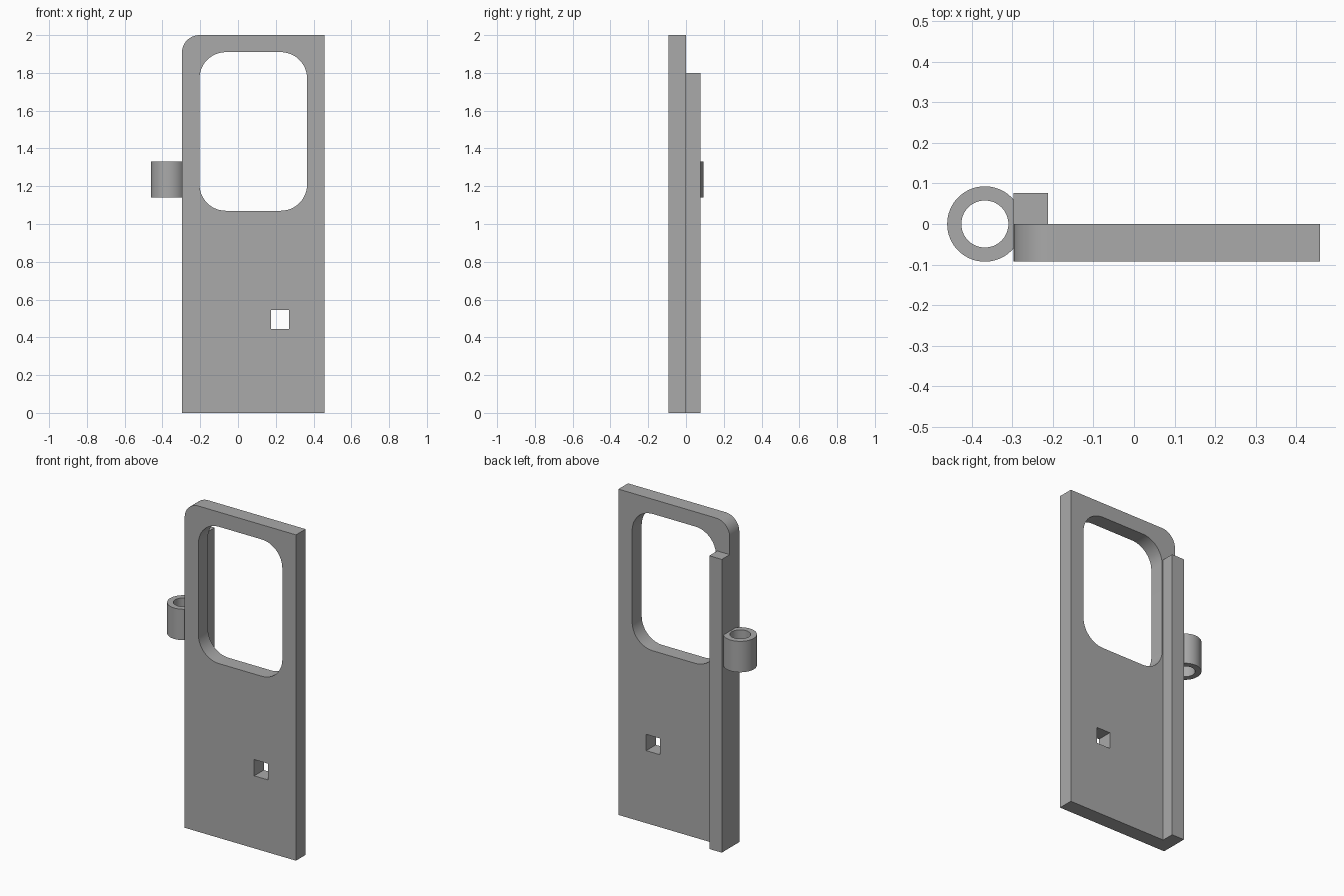
import bpy
from math import cos, sin, pi

cube = bpy.data.objects.get("Cube")
if cube:
    bpy.data.objects.remove(cube, do_unlink=True)

# Single grey finish
grey = bpy.data.materials.new("plain grey")
grey.use_nodes = True
COLOR = (0.40, 0.40, 0.40, 1)
grey.diffuse_color = COLOR
grey.node_tree.nodes["Principled BSDF"].inputs["Base Color"].default_value = COLOR


def rounded_rect(x0, x1, y0, y1, radii=(0, 0, 0, 0), steps=12):
    """Outline with one radius per corner: upper right, upper left, lower left, lower right."""
    corners = [(x1, y1, -1, -1), (x0, y1, 1, -1), (x0, y0, 1, 1), (x1, y0, -1, 1)]
    points = []
    for i, ((x, y, sx, sy), r) in enumerate(zip(corners, radii)):
        if r == 0:
            points.append((x, y))
            continue
        for k in range(steps + 1):
            a = (i + k / steps) * pi / 2
            points.append((x + sx * r + r * cos(a), y + sy * r + r * sin(a)))
    return points


def circle(x, y, r, sides=64):
    return [(x + r * cos(2 * pi * k / sides), y + r * sin(2 * pi * k / sides))
            for k in range(sides)]


def extruded(name, outlines, low, high, upright=False):
    """Fill the outlines (inner ones become holes) and extrude between two levels."""
    curve = bpy.data.curves.new(name, "CURVE")
    curve.dimensions = "2D"
    curve.fill_mode = "BOTH"
    curve.extrude = (high - low) / 2
    for points in outlines:
        spline = curve.splines.new("POLY")
        spline.points.add(len(points) - 1)
        for target, (x, y) in zip(spline.points, points):
            target.co = (x, y, 0, 1)
        spline.use_cyclic_u = True
    obj = bpy.data.objects.new(name, curve)
    bpy.context.collection.objects.link(obj)
    middle = (low + high) / 2
    if upright:
        obj.rotation_euler.x = pi / 2
        obj.location.y = middle
    else:
        obj.location.z = middle
    bpy.ops.object.select_all(action="DESELECT")
    obj.select_set(True)
    bpy.context.view_layer.objects.active = obj
    bpy.ops.object.convert(target="MESH")
    obj = bpy.context.object
    obj.data.materials.clear()
    obj.data.materials.append(grey)
    # Weld the caps to the walls
    bpy.ops.object.mode_set(mode="EDIT")
    bpy.ops.mesh.select_all(action="SELECT")
    bpy.ops.mesh.remove_doubles(threshold=0.0001)
    bpy.ops.mesh.normals_make_consistent(inside=False)
    bpy.ops.mesh.dissolve_limited(angle_limit=0.001)
    bpy.ops.object.mode_set(mode="OBJECT")
    bpy.ops.object.shade_smooth_by_angle(angle=pi / 6)
    return obj


# Door panel with a window opening and a square latch hole
extruded("door_panel", [
    rounded_rect(-0.297, 0.459, 0, 2, (0, 0.093, 0, 0)),
    rounded_rect(-0.204, 0.366, 1.07, 1.91, (0.14,) * 4),
    rounded_rect(0.175, 0.27, 0.445, 0.545),
], -0.093, 0, upright=True)

# Stiffening post behind the hinge edge
extruded("hinge_post", [rounded_rect(-0.297, -0.212, 0, 0.077)], 0, 1.8)

# Hinge sleeve
extruded("hinge_sleeve", [circle(-0.368, 0, 0.093), circle(-0.368, 0, 0.058)], 1.14, 1.33)
